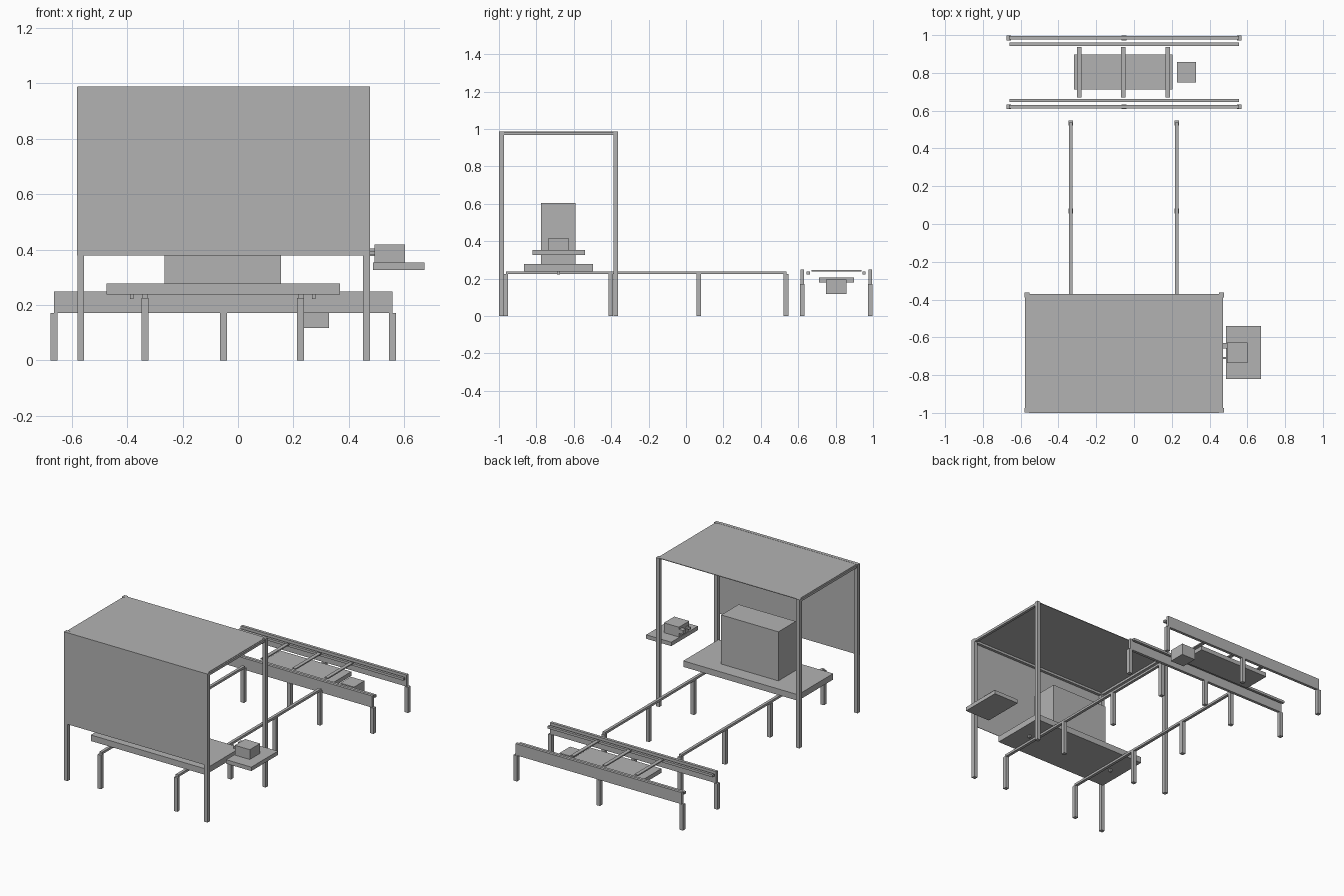
import bpy
import bmesh

cube = bpy.data.objects.get("Cube")
if cube:
    bpy.data.objects.remove(cube, do_unlink=True)

grey = bpy.data.materials.new("plain_grey")
grey.use_nodes = True
colour = (0.45, 0.45, 0.45, 1)
grey.diffuse_color = colour
grey.node_tree.nodes["Principled BSDF"].inputs["Base Color"].default_value = colour


def box(name, x, y, z):
    """Axis-aligned box from (low, high) ranges."""
    bm = bmesh.new()
    bmesh.ops.create_cube(bm, size=1)
    for v in bm.verts:
        v.co = [r[0] if c < 0 else r[1] for c, r in zip(v.co, (x, y, z))]
    mesh = bpy.data.meshes.new(name)
    bm.to_mesh(mesh)
    bm.free()
    mesh.materials.append(grey)
    obj = bpy.data.objects.new(name, mesh)
    bpy.context.collection.objects.link(obj)
    return obj


def around(centre, width):
    return (centre - width / 2, centre + width / 2)


POST = 0.025

# Canopy: four posts, beams, roof sheet and front sheet
for x in (-0.567, 0.463):
    for y in (-0.986, -0.376):
        box("canopy_post", around(x, POST), around(y, POST), (0, 0.987))
    box("canopy_side_beam", around(x, 0.018), (-0.974, -0.388), (0.967, 0.983))
box("canopy_front_beam", (-0.555, 0.45), (-1.0, -0.978), (0.967, 0.987))
box("canopy_roof", (-0.568, 0.463), (-0.985, -0.37), (0.982, 0.986))
box("canopy_front_sheet", (-0.58, 0.476), (-0.999, -0.996), (0.378, 0.986))

# Long track: two rails on legs
for x in (-0.335, 0.226):
    box("track_rail", around(x, 0.019), (-0.963, 0.538), (0.224, 0.239))
    for y in (-0.965, -0.402, 0.069, 0.535):
        box("track_leg", around(x, POST), around(y, POST), (0, 0.225))

# Carriage with the machine body and its small rollers
box("carriage_platform", (-0.475, 0.368), (-0.867, -0.497), (0.238, 0.278))
box("machine_body", (-0.265, 0.155), (-0.774, -0.591), (0.278, 0.604))
for x in (-0.383, 0.273):
    box("carriage_guide", around(x, 0.013), around(-0.682, 0.015), (0.221, 0.238))

# Side shelf with control box and its connectors
box("side_shelf", (0.487, 0.672), (-0.82, -0.541), (0.327, 0.353))
box("control_box", (0.492, 0.602), (-0.736, -0.628), (0.353, 0.418))
box("connector_block", (0.463, 0.492), around(-0.645, 0.03), (0.376, 0.403))
box("connector_rod", (0.463, 0.492), around(-0.709, 0.012), (0.38, 0.394))

# Rear conveyor: tall side panels on legs, with slim inner rails
for side in (-1, 1):
    y = 0.803 + side * 0.182
    for x in (-0.663, -0.053, 0.557):
        box("conveyor_leg", around(x, POST), around(y, POST), (0, 0.171))
    box("conveyor_side_panel", (-0.663, 0.557), around(y, 0.019), (0.171, 0.248))
    box("conveyor_inner_rail", (-0.66, 0.555), around(0.803 + side * 0.149, 0.017),
        (0.222, 0.238))

# Cross slats, tray and drive box between the panels
for x in (-0.291, -0.056, 0.179):
    box("conveyor_slat", around(x, 0.024), (0.67, 0.938), (0.239, 0.247))
box("conveyor_tray", (-0.317, 0.205), (0.711, 0.897), (0.179, 0.207))
box("drive_box", (0.228, 0.329), (0.748, 0.858), (0.117, 0.194))
